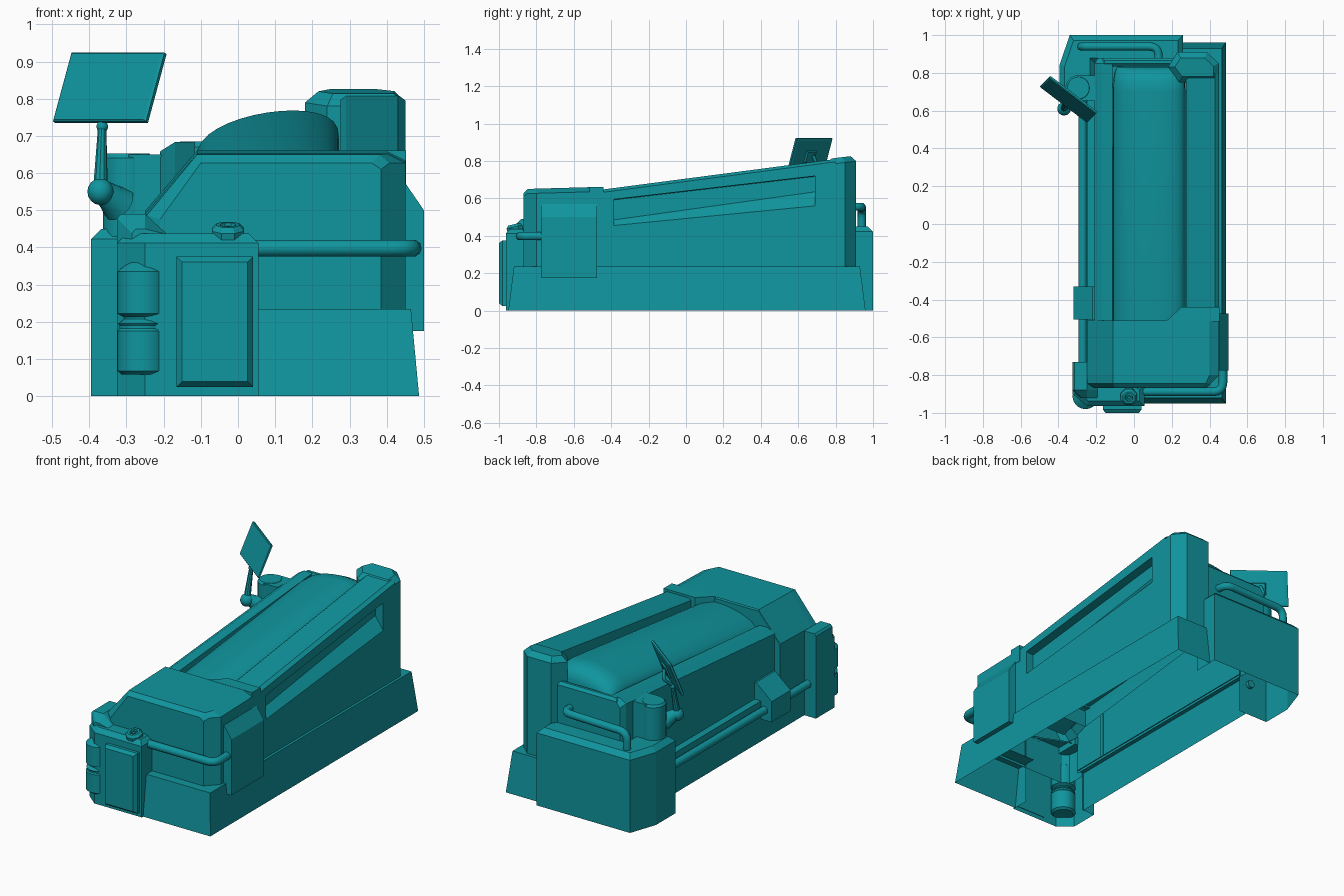
import bpy, bmesh, math
from mathutils import Vector, Matrix

if "Cube" in bpy.data.objects:
    bpy.data.objects.remove(bpy.data.objects["Cube"])

teal = bpy.data.materials.new("teal_paint")
teal.diffuse_color = (0.005, 0.30, 0.34, 1)
teal.use_nodes = True
teal.node_tree.nodes["Principled BSDF"].inputs["Base Color"].default_value = teal.diffuse_color


def finish(name, bm, smooth=False):
    bmesh.ops.recalc_face_normals(bm, faces=bm.faces)
    me = bpy.data.meshes.new(name)
    bm.to_mesh(me)
    bm.free()
    ob = bpy.data.objects.new(name, me)
    bpy.context.collection.objects.link(ob)
    me.materials.append(teal)
    if smooth:
        bpy.context.view_layer.objects.active = ob
        ob.select_set(True)
        bpy.ops.object.shade_smooth_by_angle(angle=math.radians(35))
        ob.select_set(False)
    return ob


def loft(name, rings, caps=(True, True), smooth=False, skip=()):
    """Skin a list of equal-length rings of 3D points; skip leaves ring edges open."""
    bm = bmesh.new()
    rows = [[bm.verts.new(p) for p in r] for r in rings]
    n = len(rows[0])
    for a, b in zip(rows, rows[1:]):
        for i in range(n):
            j = (i + 1) % n
            if i not in skip:
                bm.faces.new((a[i], a[j], b[j], b[i]))
    if caps[0]:
        bm.faces.new(rows[0])
    if caps[1]:
        bm.faces.new(rows[-1])
    return finish(name, bm, smooth)


def loft_y(name, sections, **kw):
    """Sections are (y, [(x, z), ...])."""
    return loft(name, [[(x, y, z) for x, z in pts] for y, pts in sections], **kw)


def prism(name, outline, z0, z1, bevel=0.0, bottom=True, skip=()):
    """Extrude an (x, y) outline upward, chamfer its top rim, leave skipped walls open."""
    bm = bmesh.new()
    lo = [bm.verts.new((x, y, z0)) for x, y in outline]
    hi = [bm.verts.new((x, y, z1)) for x, y in outline]
    n = len(lo)
    for i in range(n):
        bm.faces.new((lo[i], lo[(i + 1) % n], hi[(i + 1) % n], hi[i]))
    top = bm.faces.new(hi)
    if bottom:
        bm.faces.new(lo)
    bmesh.ops.recalc_face_normals(bm, faces=bm.faces)
    if bevel:
        bmesh.ops.bevel(bm, geom=list(top.edges), offset=bevel, segments=1,
                        affect='EDGES', profile=0.5)
    drop = [f for i in skip for f in bm.edges.get((lo[i], lo[(i + 1) % n])).link_faces]
    bmesh.ops.delete(bm, geom=drop, context='FACES')
    return finish(name, bm)


def lathe(name, profile, loc, axis=(0, 0, 1), sides=24, smooth=True):
    """Turn (radius, height) pairs around an axis."""
    m = Matrix.Translation(loc) @ Vector(axis).to_track_quat('Z', 'Y').to_matrix().to_4x4()
    angs = [2 * math.pi * (i + 0.5) / sides for i in range(sides)]
    return loft(name, [[m @ Vector((r * math.cos(a), r * math.sin(a), h)) for a in angs]
                       for r, h in profile], smooth=smooth)


def pipe(name, pts, r, bend=0.05):
    """Round tube through points with rounded corners."""
    pts = [Vector(p) for p in pts]
    path = [pts[0]]
    for a, b, c in zip(pts, pts[1:], pts[2:]):
        p, q = b + (a - b).normalized() * bend, b + (c - b).normalized() * bend
        path += [p.lerp(b, t).lerp(b.lerp(q, t), t) for t in (0, .25, .5, .75, 1)]
    path.append(pts[-1])
    cu = bpy.data.curves.new(name, 'CURVE')
    cu.dimensions, cu.bevel_depth, cu.bevel_resolution, cu.use_fill_caps = '3D', r, 3, True
    sp = cu.splines.new('POLY')
    sp.points.add(len(path) - 1)
    for s, p in zip(sp.points, path):
        s.co = (*p, 1)
    cu.materials.append(teal)
    bpy.context.collection.objects.link(bpy.data.objects.new(name, cu))


def ball(name, loc, r):
    lathe(name, [(r * math.sin(a), -r * math.cos(a)) for a in
                 [math.pi * (i + .15) / 8.3 for i in range(9)]], loc, sides=14)


# Plinth shell: tapered walls and ledge, open below and behind the corner blocks
def plinth(l, f, r, b, z):
    return [(l, .66, z), (l, -.73, z), (.055, f, z), (r, f, z), (r, b, z), (.26, b, z)]
loft("plinth", [plinth(-.25, -.95, .487, .96, 0), plinth(-.25, -.92, .465, .93, .235),
                plinth(-.205, -.79, .385, .84, .235)], caps=(False, False), skip=(1, 5))

# Hollow tub with sloping left rim and sunken bed floor
def tub(z, k=0.0):
    return [(-.21 + k, .22), (-.21 + k, z - .025 - k), (-.17, z - k), (-.115, z - k),
            (-.115, z - .06), (.3, z - .06), (.3, .22)]
loft_y("tub", [(-.735, tub(.49)), (-.52, tub(.57)), (.85, tub(.683)), (.88, tub(.685, .02))],
       caps=(False, True), skip=(5, 6))
prism("tub_back_rim", [(-.17, .835), (.25, .835), (.25, .88), (-.17, .88)], .58, .685, .015)

# Right rail shell with a long tapering slot in its outer face
def rail(y, depth):
    t = (y + .385) / 1.075
    z = .648 + (y + .44) * .131
    return (y, [(.275, z - .1), (.275, z - .01), (.29, z), (.43, z), (.45, z - .015),
                (.45, .595 + .125 * t), (.45 - depth, .592 + .125 * t),
                (.45 - depth, .485 + .15 * t), (.45, .455 + .105 * t), (.45, .22)])
loft_y("right_rail", [rail(-.5, 0), rail(-.385, 0), rail(-.385, .05),
                      rail(.69, .05), rail(.69, 0), rail(.8, 0)],
       caps=(False, False), skip=(9,))

# Tall back corner post, its top following the rail slope
post = prism("back_post", [(.18, .83), (.24, .75), (.45, .75), (.45, .85), (.385, .91),
                           (.23, .91)], .22, .828, .03, bottom=False)
for v in post.data.vertices:
    if v.co.z > .7:
        v.co.z += (v.co.y - .9) * .12

# Front hood: chamfered shell lofted along y
hood = [(-.25, .22), (-.25, .49), (-.11, .652), (.40, .652), (.45, .627), (.45, .22)]
loft_y("front_hood", [
    (-.868, [(-.21, .22), (-.21, .475), (-.10, .627), (.36, .627), (.385, .61), (.385, .22)]),
    (-.845, [(-.245, .22), (-.245, .487), (-.11, .65), (.38, .65), (.407, .627), (.407, .22)]),
    (-.80, hood), (-.51, [(x, z + .008 * (z > .3)) for x, z in hood])],
    caps=(True, False), skip=(5,))
prism("hood_shoulder", [(.17, -.515), (.25, -.44), (.452, -.44), (.452, -.515)], .56, .661)
# Hood's back lip closing down to the lid and tub rim
loft("hood_back_lip", [[(x, y, z) for x, z in ((-.248, .235), (-.248, .49), (-.11, .65),
                        (.28, .65), (.28, .5), (-.205, .5), (-.205, .235))]
                       for y in (-.53, -.511)])

# Domed lid, falling toward the front and rounded at the back
arc = [(.08 + .192 * math.cos(a), math.sin(a)) for a in
       [math.pi * i / 16 for i in range(17)]]
def lid(y, z, h, s=1.0):
    pts = [(.08 + (x - .08) * s, z + h * max(k, 0) ** .75 + .15 * (x - .08) * s) for x, k in arc]
    return (y, pts + [(pts[-1][0], z - .12), (pts[0][0], z - .12)])
loft_y("domed_lid", [lid(-.55, .52, .1), lid(-.42, .535, .1), lid(.70, .663, .1),
                     lid(.76, .663, .1, .985), lid(.80, .655, .088, .95),
                     lid(.82, .65, .07, .91), lid(.832, .64, .045, .87)], smooth=True, skip=(17,))

# Rear-left equipment block, hollow, with stand and return pipe
prism("rear_block", [(-.395, .66), (-.205, .66), (-.205, .85), (.26, .85), (.26, 1),
                     (-.34, 1), (-.395, .84)], 0, .45, .028, bottom=False, skip=(1, 2))
lathe("stand_drum", [(.068, .43), (.068, .64), (.058, .652)], (-.295, .72, 0))
prism("stand_bracket", [(-.295, .655), (-.205, .655), (-.205, .785), (-.295, .785)], .43, .65)
pipe("rear_pipe", [(.13, .87, .555), (.13, .94, .555), (-.28, .94, .545), (-.28, .94, .43)], .022)

# Monitor on a jointed arm
lathe("arm_socket", [(.05, 0), (.04, .03), (.028, .08)], (-.32, .66, .515), (-.6, -.55, .5), 12)
ball("arm_ball", (-.37, .61, .55), .036)
lathe("arm_rod", [(.02, 0), (.011, .18)], (-.37, .61, .555), (.005, .035, .178), 10)
ball("arm_joint", (-.365, .645, .725), .016)
pipe("monitor_bracket", [(-.365, .645, .73), (-.345, .70, .78), (-.335, .68, .83)], .009, .02)
origin, w, h = Vector((-.5, .725, .74)), Vector((.25, -.19, 0)), Vector((.05, .048, .185))
back = -w.cross(h).normalized()
def plate(u0, u1, v0, v1, d):
    return [origin + w * u + h * v + back * d
            for u, v in ((u0, v0), (u1, v0), (u1, v1), (u0, v1))]
loft("monitor", [plate(.02, .98, .02, .98, 0), plate(0, 1, 0, 1, .004), plate(0, 1, 0, 1, .014),
                 plate(.05, .95, .05, .95, .018)])
loft("monitor_mount", [plate(.38, .66, .3, .65, .016), plate(.40, .64, .33, .62, .026)])

# Front-left equipment block, hollow, with raised side cap
prism("front_block", [(-.325, -.73), (-.325, -.90), (-.25, -.963), (.055, -.963), (.055, -.86),
                      (-.24, -.73)], 0, .437, .025, bottom=False, skip=(4,))
loft_y("front_block_cap", [(y, [(-.325 + k, .40), (-.325 + k, .478 - k), (-.315 + k, .49 - k),
                                (-.25, .49 - k), (-.19, .435), (-.19, .40)])
                           for y, k in ((-.73, 0), (-.88, 0), (-.92, .04))])

# Front access panel with bevelled border
def panel(k, y):
    return [(-.165 + k, y, .025 + k), (.04 - k, y, .025 + k),
            (.04 - k, y, .375 - k), (-.165 + k, y, .375 - k)]
loft("front_panel", [panel(0, -.96), panel(0, -.982), panel(.014, -1)])

# Gas canister set into the chamfered corner
lathe("canister", [(.055, .058), (.068, .068), (.068, .175), (.062, .182), (.062, .19),
                   (.066, .195), (.05, .207), (.05, .213), (.068, .222), (.068, .335),
                   (.06, .342), (.035, .36)], (-.257, -.912, 0))

# Filler cap: faceted nut with a recessed centre
lathe("filler_cap", [(.04, -.035), (.047, -.025), (.047, .008), (.034, .022), (.022, .022),
                     (.018, .006), (.010, .006), (.008, .016)],
      (-.027, -.915, .44), (0, -.25, 1), 8, smooth=False)

# Side boxes and hoses
loft_y("right_side_box", [(y, [(.445, .175), (.5, .175), (.5, .50), (.452, .57), (.445, .57)])
                          for y in (-.775, -.475)])
loft_y("left_side_box", [(y, [(-.25, .13), (-.32, .13), (-.32, .25), (-.22, .335), (-.208, .335),
                              (-.208, .235), (-.25, .235)]) for y in (-.505, -.33)])
pipe("front_hose", [(.03, -.888, .398), (.471, -.888, .398), (.471, -.76, .398)], .023, .05)
pipe("left_hose", [(-.272, -.74, .188), (-.272, .68, .188)], .023)
